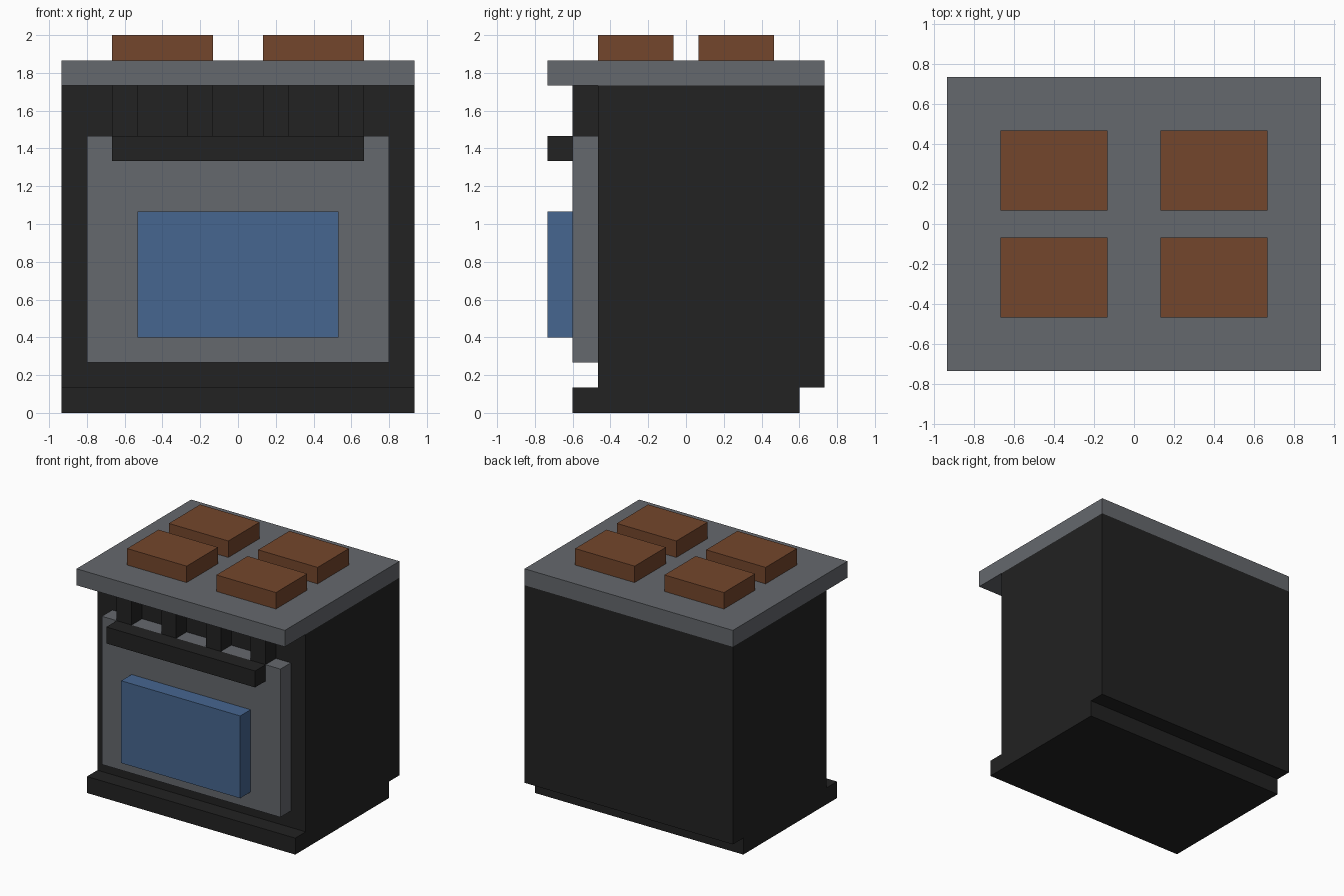
import bpy

if "Cube" in bpy.data.objects:
    bpy.data.objects.remove(bpy.data.objects["Cube"])

U = 2 / 15  # the model sits on a 15-unit block grid


def material(name, rgb):
    m = bpy.data.materials.new(name)
    m.diffuse_color = (*rgb, 1)
    m.use_nodes = True
    m.node_tree.nodes["Principled BSDF"].inputs["Base Color"].default_value = m.diffuse_color
    return m


BLACK = material("black_iron", (0.016, 0.016, 0.016))
GREY = material("grey_steel", (0.130, 0.138, 0.153))
BLUE = material("blue_glass", (0.061, 0.133, 0.279))
BROWN = material("brown_burner", (0.174, 0.061, 0.025))


def box(name, mat, x, y, z):
    """Box from (min, max) ranges given in grid units."""
    centre = [(a + b) / 2 * U for a, b in (x, y, z)]
    bpy.ops.mesh.primitive_cube_add(size=1, location=centre)
    ob = bpy.context.object
    ob.name = name
    ob.scale = [(b - a) * U for a, b in (x, y, z)]
    bpy.ops.object.transform_apply(location=False, rotation=False, scale=True)
    ob.data.materials.append(mat)
    return ob


# Cabinet
box("plinth", BLACK, (-7, 7), (-4.5, 4.5), (0, 1))
box("body", BLACK, (-7, 7), (-3.5, 5.5), (1, 13))
box("cooktop", GREY, (-7, 7), (-5.5, 5.5), (13, 14))

# Oven door with window and handle
box("oven_door", GREY, (-6, 6), (-4.5, -3.5), (2, 11))
box("oven_window", BLUE, (-4, 4), (-5.5, -4.5), (3, 8))
box("door_handle", BLACK, (-5, 5), (-5.5, -4.5), (10, 11))

# Control knobs above the door
for x in (-5, -2, 1, 4):
    box("control_knob", BLACK, (x, x + 1), (-4.5, -3.5), (11, 13))

# Four burners
for x in (-5, 1):
    for y in (-3.5, 0.5):
        box("burner", BROWN, (x, x + 4), (y, y + 3), (14, 15))
